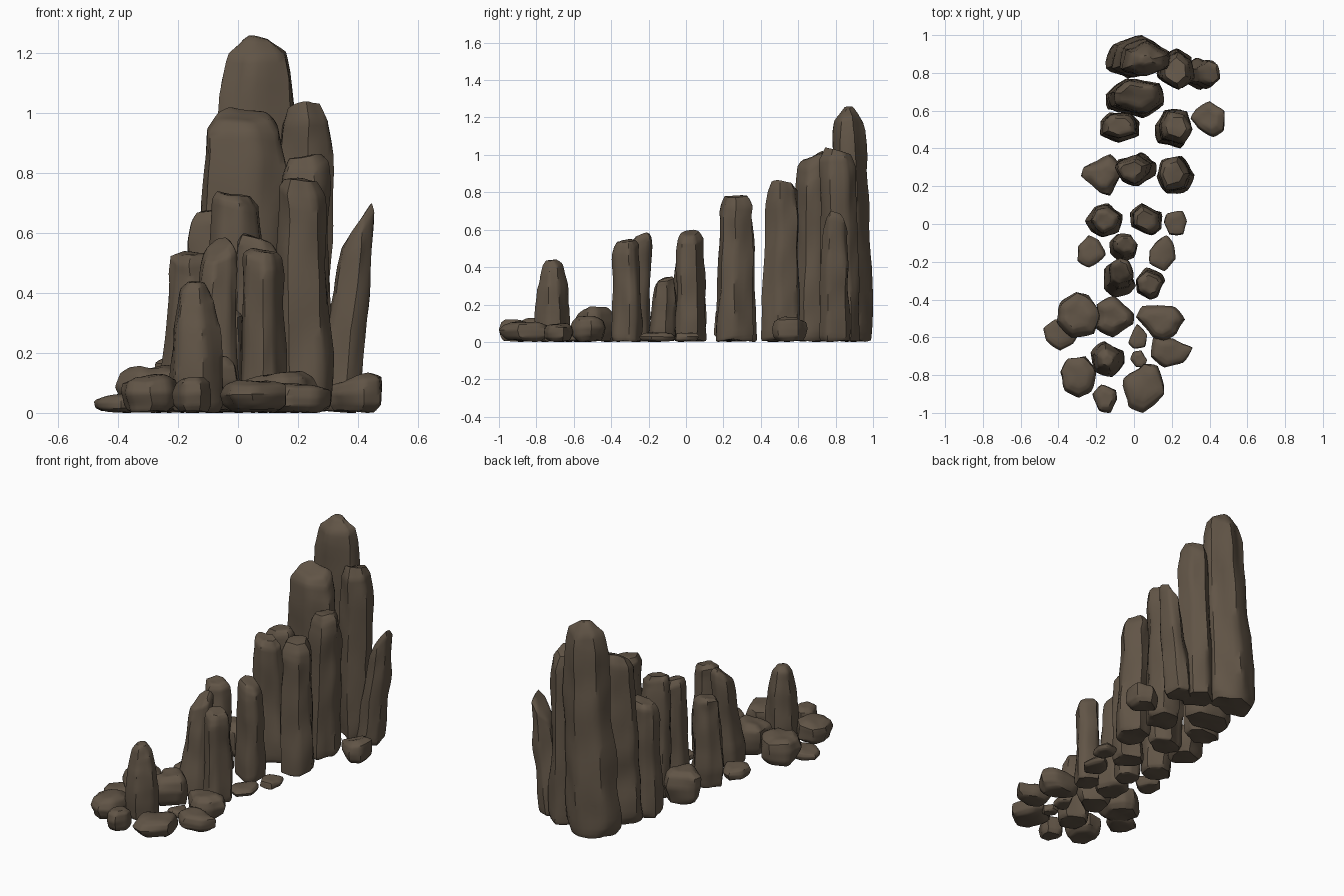
import bpy
import bmesh
import math
import random
from mathutils import Vector, noise

if "Cube" in bpy.data.objects:
    bpy.data.objects.remove(bpy.data.objects["Cube"], do_unlink=True)

# One dark brown stone
stone = bpy.data.materials.new("dark brown stone")
stone.use_nodes = True
stone_colour = (0.12, 0.09, 0.062, 1)
stone.diffuse_color = stone_colour
stone.node_tree.nodes["Principled BSDF"].inputs["Base Color"].default_value = stone_colour
stone.node_tree.nodes["Principled BSDF"].inputs["Roughness"].default_value = 0.9

# Profiles: (height fraction, width fraction) of each ring
COLUMN = [(0, .88), (.03, .97), (.2, 1), (.42, .96), (.66, .97), (.86, .95), (.95, .9), (1, .64)]
POINTED = [(0, .84), (.03, .95), (.2, 1), (.42, .98), (.66, .9), (.84, .76), (.94, .6), (1, .3)]
SPIRE = [(0, .86), (.03, .97), (.2, 1), (.42, .95), (.66, .94), (.87, .93), (.94, .78), (1, .25)]
BOULDER = [(0, .74), (.2, .93), (.55, 1), (.86, .88), (1, .56)]


def fit(mesh, bounds):
    """Scale one stone so that it fills its box exactly."""
    for axis, (low, high) in enumerate(bounds):
        values = [v.co[axis] for v in mesh.vertices]
        start, size = min(values), max(values) - min(values)
        for v in mesh.vertices:
            v.co[axis] = low + (v.co[axis] - start) / size * (high - low)


def make_outline(rng, point):
    """Angular outline, narrowed towards the point direction if there is one."""
    sides = rng.choice((6, 7))
    turn = rng.random() * math.tau if point is None else math.radians(point)
    outline = []
    for i in range(sides):
        angle = (i + (rng.uniform(-.25, .25) if i else 0)) * math.tau / sides
        p = Vector((math.cos(angle), math.sin(angle))) * rng.uniform(.92, 1.06)
        if point is not None:
            p.y *= 1 - .42 * p.x
        cos, sin = math.cos(turn), math.sin(turn)
        outline.append(Vector((p.x * cos - p.y * sin, p.x * sin + p.y * cos)))
    return outline


def build_rock(name, seed, bounds, profile, lean=(0, 0), taper=1, tilt=(0, 0), point=None):
    """Loft a rough angular outline up a profile, soften it and chip it."""
    rng = random.Random(seed)
    (x0, x1), (y0, y1), (z0, z1) = bounds
    width, depth, height = x1 - x0, y1 - y0, z1 - z0
    outline = make_outline(rng, point)
    sides = len(outline)

    bm = bmesh.new()
    rings = []
    for t, scale in profile:
        scale *= 1 + (taper - 1) * t
        sway = Vector((rng.uniform(-.04, .04), rng.uniform(-.04, .04)))
        ring = []
        for p in outline:
            q = p * scale * rng.uniform(.94, 1.06) + sway
            slope = (q.x * tilt[0] + q.y * tilt[1]) * t ** 4
            jitter = rng.uniform(-.025, .025) if 0 < t < 1 else 0
            ring.append(bm.verts.new((
                q.x * width / 2 + lean[0] * t,
                q.y * depth / 2 + lean[1] * t,
                (t + jitter) * height + slope)))
        rings.append(ring)
    for lower, upper in zip(rings, rings[1:]):
        for i in range(sides):
            j = (i + 1) % sides
            bm.faces.new((lower[i], lower[j], upper[j], upper[i]))
    bm.faces.new(rings[-1])
    base = bm.faces.new(reversed(rings[0]))
    # Partly sharp arrises keep the chiselled planes
    crease = bm.edges.layers.float.new("crease_edge")
    for edge in bm.edges:
        edge[crease] = rng.uniform(.35, .75)
    for edge in base.edges:
        edge[crease] = .8
    mesh = bpy.data.meshes.new(name)
    bm.to_mesh(mesh)
    bm.free()
    mesh.materials.append(stone)

    obj = bpy.data.objects.new(name, mesh)
    bpy.context.collection.objects.link(obj)
    bpy.ops.object.select_all(action='DESELECT')
    obj.select_set(True)
    bpy.context.view_layer.objects.active = obj
    soften = obj.modifiers.new("soften", 'SUBSURF')
    soften.levels = 2
    bpy.ops.object.modifier_apply(modifier="soften")

    # Shallow weathering, stretched along the height
    offset = Vector((seed * 3.7, seed * 1.3, 0))
    moves = [v.normal * noise.noise(Vector((v.co.x * 12, v.co.y * 12, v.co.z * 5)) + offset)
             for v in obj.data.vertices]
    for v, move in zip(obj.data.vertices, moves):
        v.co += move * min(width, depth) * .07
    fit(obj.data, bounds)
    bpy.ops.object.shade_smooth_by_angle(angle=math.radians(40))


# Standing stones: x range, y range, height, lean, taper, top tilt, profile
pillars = [
    (-.15, .19, .77, 1, 1.26, (.06, -.02), .82, (0, 0), SPIRE),
    (.12, .32, .71, .93, 1.04, (.01, -.02), .95, (.02, -.04), COLUMN),
    (.26, .455, .71, .88, .7, (.09, 0), .8, (.14, 0), COLUMN),
    (-.15, .16, .56, .77, 1.02, (.02, .02), .85, (-.01, .05), COLUMN),
    (-.18, .03, .43, .59, .69, (0, 0), .85, (.02, 0), COLUMN),
    (.11, .31, .4, .61, .865, (.02, .01), .85, (.01, 0), COLUMN),
    (-.1, .12, .2, .38, .74, (-.02, 0), .8, (-.02, .01), COLUMN),
    (.12, .32, .16, .36, .785, (-.01, .01), .85, (-.01, 0), COLUMN),
    (-.26, -.06, -.07, .11, .54, (0, 0), .85, (-.01, .01), COLUMN),
    (-.02, .15, -.06, .11, .6, (0, 0), .9, (-.03, .01), COLUMN),
    (-.13, .02, -.2, -.05, .35, (.01, .02), .85, (0, .02), COLUMN),
    (-.16, .01, -.39, -.18, .585, (.02, .05), .75, (.04, .05), COLUMN),
    (.01, .165, -.4, -.23, .55, (0, 0), .9, (-.01, .01), COLUMN),
    (-.23, -.05, -.81, -.62, .44, (0, 0), .92, (0, .01), POINTED),
]
for i, (x0, x1, y0, y1, top, lean, taper, tilt, profile) in enumerate(pillars):
    build_rock(f"standing_stone_{i + 1}", i + 1, ((x0, x1), (y0, y1), (0, top)),
               profile, lean, taper, tilt)

# Fallen boulders: x range, y range, height, top tilt along x, narrow end
boulders = [
    (.3, .48, .46, .65, .135, .04, 180),
    (-.28, -.06, .15, .37, .2, 0, -70),
    (.16, .28, -.06, .07, .05, 0, None),
    (-.3, -.15, -.23, -.06, .08, 0, 100),
    (.08, .22, -.25, -.06, .05, 0, 75),
    (-.41, -.18, -.6, -.36, .16, 0, None),
    (-.2, 0, -.6, -.38, .19, .01, None),
    (.01, .27, -.62, -.43, .14, .01, -85),
    (-.48, -.28, -.67, -.5, .07, .01, 160),
    (.09, .31, -.76, -.6, .1, -.01, 15),
    (-.03, .07, -.66, -.53, .05, 0, 100),
    (-.02, .07, -.76, -.67, .05, 0, None),
    (-.39, -.2, -.92, -.7, .13, .01, None),
    (-.22, -.09, -1, -.85, .12, .01, None),
    (-.06, .16, -1, -.74, .11, 0, None),
]
for i, (x0, x1, y0, y1, top, tilt, point) in enumerate(boulders):
    build_rock(f"boulder_{i + 1}", i + 40, ((x0, x1), (y0, y1), (0, top)),
               BOULDER, tilt=(tilt, 0), point=point)
